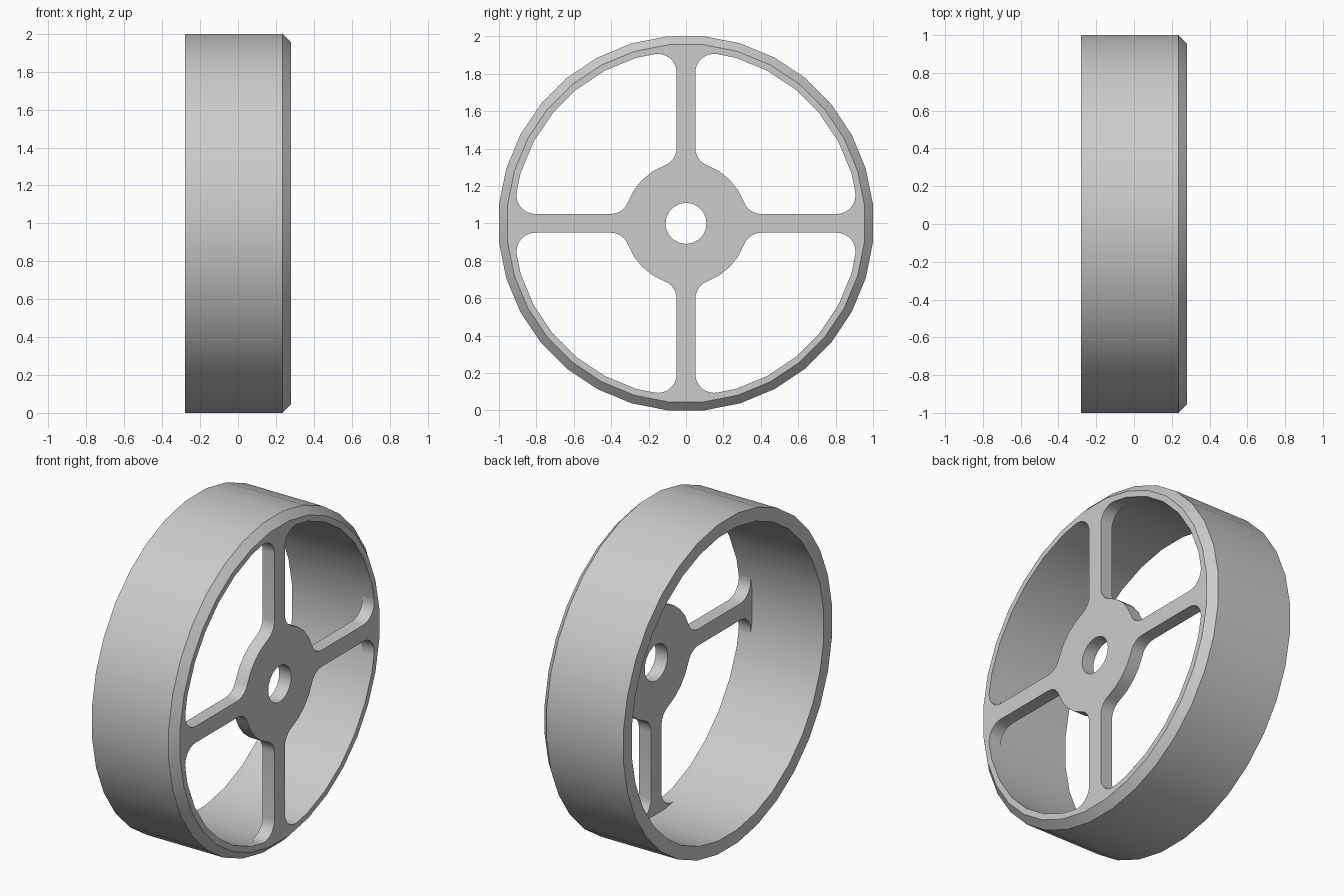
import bpy, bmesh
from math import sin, cos, pi, atan2, sqrt, hypot
from mathutils import Matrix, Vector

if "Cube" in bpy.data.objects:
    bpy.data.objects.remove(bpy.data.objects["Cube"], do_unlink=True)

SIDES = 32
HALF = 0.28          # half the wheel width
INNER = 0.92         # inner radius of the rim
HUB = 0.33
BORE = 0.11
SPOKE = 0.05         # half the spoke width
FILLET = 0.1
THICK = 0.08         # thickness of hub and spokes

grey = bpy.data.materials.new("light grey")
grey.use_nodes = True
colour = (0.6, 0.6, 0.6, 1)
grey.diffuse_color = colour
grey.node_tree.nodes["Principled BSDF"].inputs["Base Color"].default_value = colour


def finish(name, bm):
    bmesh.ops.recalc_face_normals(bm, faces=bm.faces)
    mesh = bpy.data.meshes.new(name)
    bm.to_mesh(mesh)
    bm.free()
    mesh.materials.append(grey)
    obj = bpy.data.objects.new(name, mesh)
    bpy.context.collection.objects.link(obj)
    obj.location.z = 1
    bpy.ops.object.select_all(action='DESELECT')
    obj.select_set(True)
    bpy.context.view_layer.objects.active = obj
    bpy.ops.object.shade_smooth_by_angle(angle=pi / 6)
    return obj


def arc(centre, radius, start, end, steps):
    angles = [start + (end - start) * i / steps for i in range(steps + 1)]
    return [(centre[0] + radius * cos(a), centre[1] + radius * sin(a)) for a in angles]


# Rim: chamfered band turned around the x axis, flat sides up
bm = bmesh.new()
grow = 1 / cos(pi / SIDES)
profile = [(INNER, -HALF), (1, -HALF), (1, HALF - 0.045), (0.955, HALF), (INNER, HALF)]
rings = []
for i in range(SIDES):
    a = 2 * pi * (i + 0.5) / SIDES
    rings.append([bm.verts.new((x, r * grow * cos(a), r * grow * sin(a))) for r, x in profile])
for i, ring in enumerate(rings):
    after = rings[(i + 1) % SIDES]
    for j in range(len(profile)):
        k = (j + 1) % len(profile)
        bm.faces.new((ring[j], ring[k], after[k], after[j]))
finish("rim", bm)

# Half of one spoke outline, from the hub out to the rim
off = SPOKE + FILLET
low = (off, sqrt((HUB + FILLET) ** 2 - off ** 2))
high = (off, sqrt((INNER - FILLET) ** 2 - off ** 2))
half = arc((0, 0), HUB, pi / 4, atan2(low[1], low[0]), 2)[:-1]
half += arc(low, FILLET, pi + atan2(low[1], low[0]), pi, 6)
half += arc(high, FILLET, pi, atan2(high[1], high[0]), 8)
half += [(x * 0.93 / hypot(x, y), y * 0.93 / hypot(x, y))
         for x, y in arc((0, 0), 0.93, atan2(high[1], high[0]), pi / 2, 3)]
spoke = half + [(-x, y) for x, y in reversed(half[1:-1])]

# Hub and four spokes as one plate with a round bore
outline = []
for q in range(4):
    turn = Matrix.Rotation(q * pi / 2, 2)
    outline += [turn @ Vector(p) for p in spoke]
bore = arc((0, 0), BORE, 0, 2 * pi, 20)[:-1]
bm = bmesh.new()
edges = []
for loop in (outline, bore):
    verts = [bm.verts.new((HALF, p[0], p[1])) for p in loop]
    edges += [bm.edges.new((v, verts[(i + 1) % len(verts)])) for i, v in enumerate(verts)]
bmesh.ops.triangle_fill(bm, edges=edges, use_beauty=True, normal=(1, 0, 0))
back = bmesh.ops.extrude_face_region(bm, geom=bm.faces[:], use_keep_orig=True)["geom"]
bmesh.ops.translate(bm, vec=(-THICK, 0, 0),
                    verts=[g for g in back if isinstance(g, bmesh.types.BMVert)])
finish("hub_and_spokes", bm)
